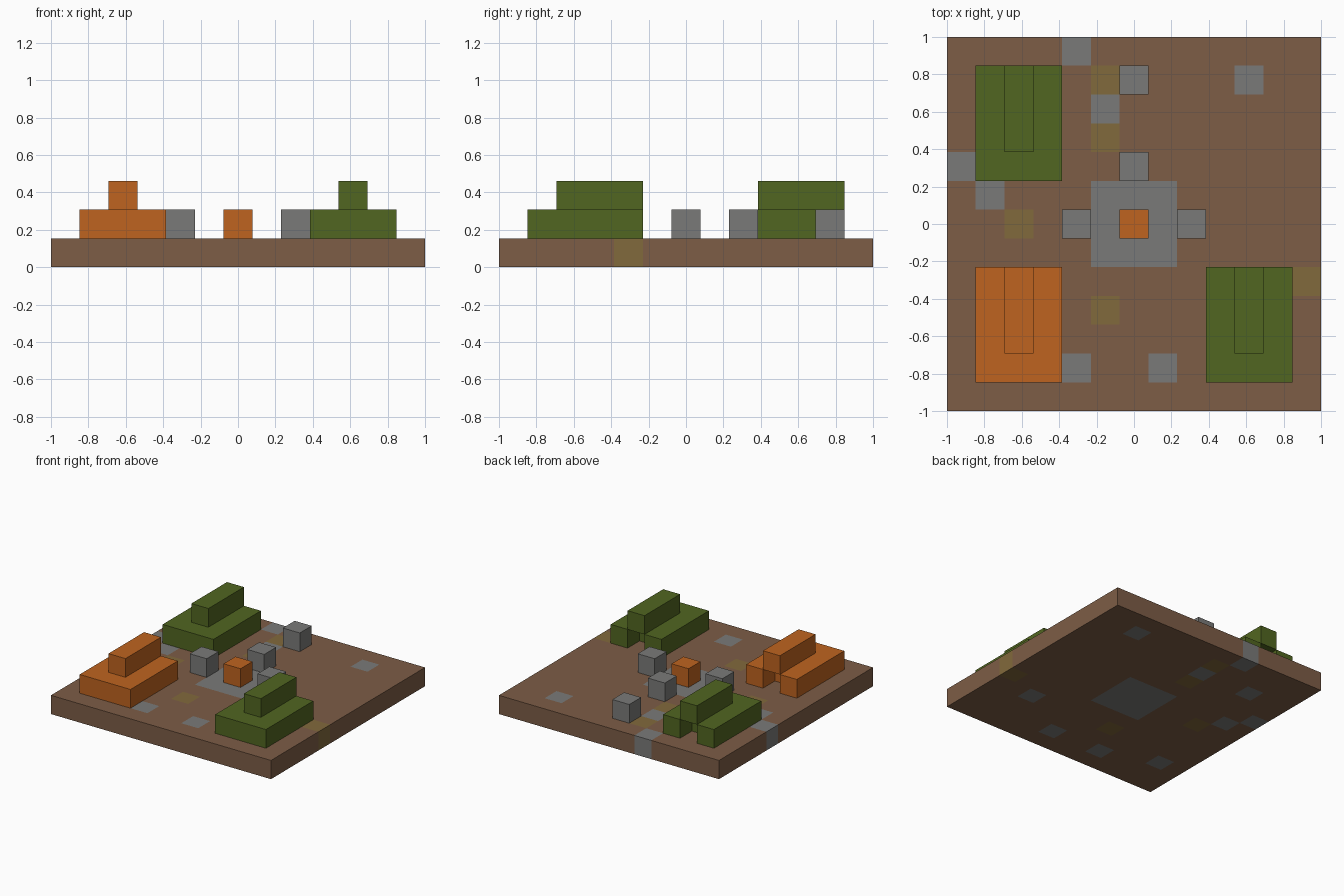
import bpy
import bmesh

if "Cube" in bpy.data.objects:
    bpy.data.objects.remove(bpy.data.objects["Cube"], do_unlink=True)

C = 2 / 13  # one block


def make_material(name, rgb):
    mat = bpy.data.materials.new(name)
    mat.use_nodes = True
    color = (*rgb, 1)
    mat.diffuse_color = color
    bsdf = mat.node_tree.nodes["Principled BSDF"]
    bsdf.inputs["Base Color"].default_value = color
    bsdf.inputs["Roughness"].default_value = 0.9
    return mat


earth = make_material("earth brown", (0.205, 0.109, 0.061))
stone = make_material("stone grey", (0.195, 0.195, 0.19))
straw = make_material("dull straw", (0.222, 0.142, 0.045))
green = make_material("moss green", (0.083, 0.133, 0.015))
orange = make_material("burnt orange", (0.52, 0.127, 0.014))


def finish(bm, name, *mats):
    bmesh.ops.recalc_face_normals(bm, faces=bm.faces)
    mesh = bpy.data.meshes.new(name)
    bm.to_mesh(mesh)
    bm.free()
    for mat in mats:
        mesh.materials.append(mat)
    obj = bpy.data.objects.new(name, mesh)
    bpy.context.collection.objects.link(obj)
    return obj


def raise_faces(bm, faces, height):
    ret = bmesh.ops.extrude_face_region(bm, geom=faces, use_keep_orig=True)
    verts = [v for v in ret["geom"] if isinstance(v, bmesh.types.BMVert)]
    bmesh.ops.translate(bm, verts=verts, vec=(0, 0, height))


def prism(name, outline, z, mat):
    """Outline in block units, raised by one block from level z."""
    bm = bmesh.new()
    face = bm.faces.new([bm.verts.new((x * C, y * C, z * C)) for x, y in outline])
    raise_faces(bm, [face], C)
    return finish(bm, name, mat)


def box(name, x0, x1, y0, y1, z, mat):
    return prism(name, [(x0, y0), (x1, y0), (x1, y1), (x0, y1)], z, mat)


# Ground slab, with stone and straw blocks set into it
stone_cells = {(x, y) for x in (-1, 0, 1) for y in (-1, 0, 1)}
stone_cells |= {(-2, 6), (4, 5), (-1, 4), (-6, 2), (-5, 1), (-2, -5), (1, -5),
                (4, -3), (-4, 4), (-5, -4)}
straw_cells = {(-1, 5), (-1, 3), (-4, 0), (-1, -3), (6, -2)}

bm = bmesh.new()
bmesh.ops.create_grid(bm, x_segments=13, y_segments=13, size=1)
raise_faces(bm, bm.faces[:], C)
for f in bm.faces:
    center = f.calc_center_median()
    cell = tuple(max(-6, min(6, round(v / C))) for v in center.xy)
    f.material_index = 1 if cell in stone_cells else 2 if cell in straw_cells else 0
finish(bm, "ground", earth, stone, straw)


# Houses: walls with a doorway in the back, and a shorter roof ridge over it
def house(name, x, back, mat):
    front, sill = back - 4, back - 1
    walls = [(x - 1.5, front), (x + 1.5, front), (x + 1.5, back), (x + 0.5, back),
             (x + 0.5, sill), (x - 0.5, sill), (x - 0.5, back), (x - 1.5, back)]
    prism(name + "_walls", walls, 1, mat)
    box(name + "_roof", x - 0.5, x + 0.5, back - 3, back, 2, mat)


house("orange_house", -4, -1.5, orange)
house("front_green_house", 4, -1.5, green)
house("back_green_house", -4, 5.5, green)

# Fire block on the paved square, with stone blocks around it
box("fire_block", -0.5, 0.5, -0.5, 0.5, 1, orange)
seats = {"back_seat": (0, 2), "right_seat": (-2, 0), "left_seat": (2, 0),
         "lone_stone": (0, 5)}
for name, (x, y) in seats.items():
    box(name, x - 0.5, x + 0.5, y - 0.5, y + 0.5, 1, stone)
